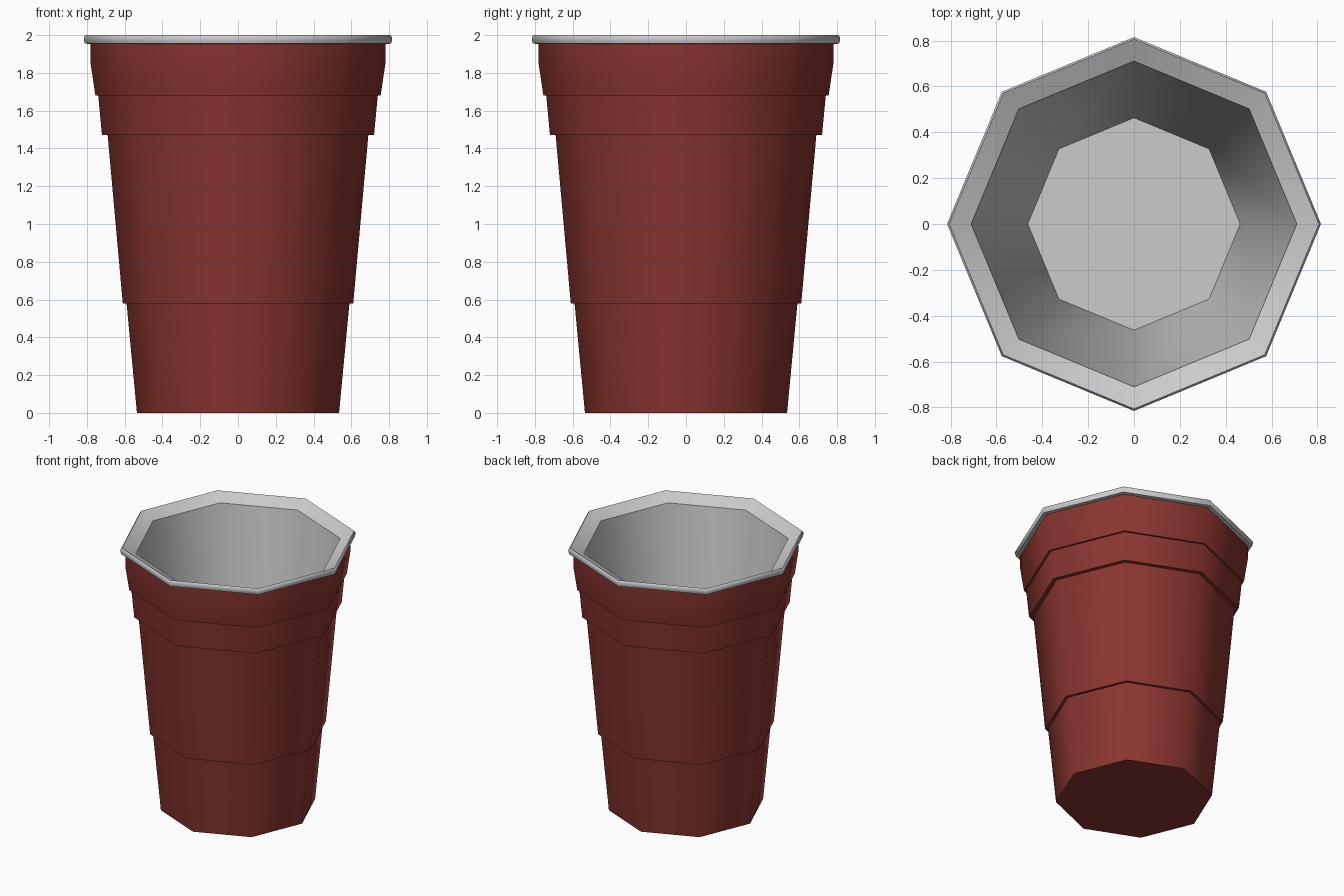
import bpy, bmesh
from math import cos, sin, pi, radians

if "Cube" in bpy.data.objects:
    bpy.data.objects.remove(bpy.data.objects["Cube"])

SIDES = 8


def lathe(name, profile, cap_start=False, cap_end=False, color=None):
    """Revolve (radius, z) points into an eight-sided shell."""
    bm = bmesh.new()
    rings = [[bm.verts.new((r * cos(2 * pi * k / SIDES), r * sin(2 * pi * k / SIDES), z))
              for k in range(SIDES)] for r, z in profile]
    for a, b in zip(rings, rings[1:]):
        for k in range(SIDES):
            n = (k + 1) % SIDES
            bm.faces.new((a[k], a[n], b[n], b[k]))
    if cap_start:
        bm.faces.new(rings[0][::-1])
    if cap_end:
        bm.faces.new(rings[-1])
    mesh = bpy.data.meshes.new(name)
    bm.to_mesh(mesh)
    bm.free()
    obj = bpy.data.objects.new(name, mesh)
    bpy.context.collection.objects.link(obj)
    if color:
        mat = bpy.data.materials.new(name + "_red")
        mat.diffuse_color = color
        mat.use_nodes = True
        mat.node_tree.nodes["Principled BSDF"].inputs["Base Color"].default_value = mat.diffuse_color
        mesh.materials.append(mat)
    # Facets blend around the cup, steps stay crisp
    bpy.ops.object.select_all(action='DESELECT')
    obj.select_set(True)
    bpy.context.view_layer.objects.active = obj
    bpy.ops.object.shade_smooth_by_angle(angle=radians(50))
    return obj


# Red outer wall with stepped bands and flat base
lathe("cup_body",
      [(0.535, 0), (0.59, 0.58), (0.61, 0.58), (0.69, 1.47), (0.72, 1.47),
       (0.74, 1.68), (0.755, 1.68), (0.782, 1.86), (0.782, 1.955)],
      cap_start=True, color=(0.25, 0.035, 0.028, 1))

# Grey rolled rim running down into the inner wall and floor
lathe("rim_and_lining",
      [(0.782, 1.953), (0.81, 1.955), (0.815, 1.97), (0.815, 1.99), (0.806, 2.0),
       (0.71, 1.95), (0.463, 0.05)],
      cap_end=True)
